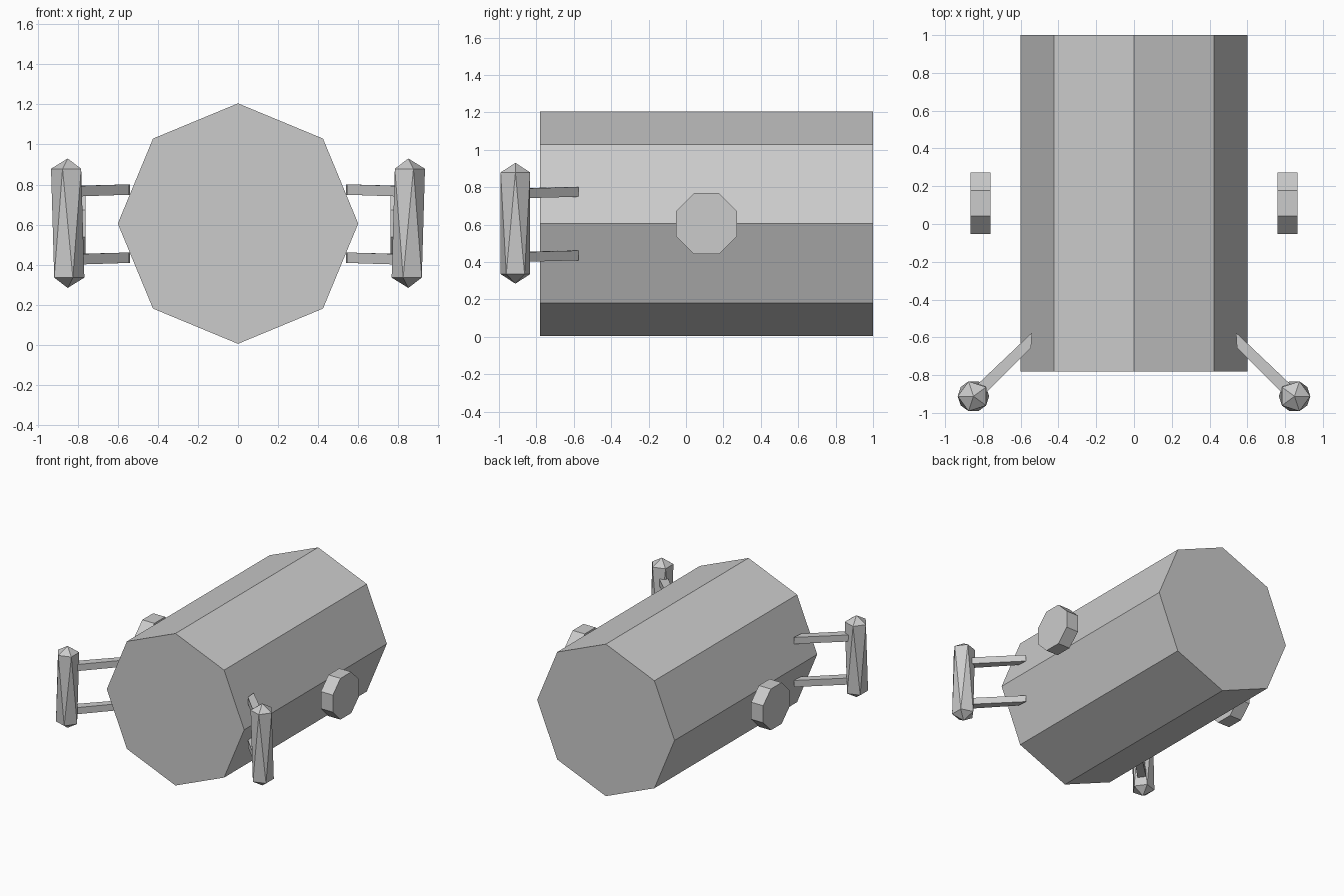
import bpy, bmesh, math
from mathutils import Vector, Matrix

if "Cube" in bpy.data.objects:
    bpy.data.objects.remove(bpy.data.objects["Cube"])


def make_object(name, bm):
    bmesh.ops.recalc_face_normals(bm, faces=bm.faces[:])
    mesh = bpy.data.meshes.new(name)
    bm.to_mesh(mesh)
    bm.free()
    obj = bpy.data.objects.new(name, mesh)
    bpy.context.collection.objects.link(obj)
    return obj


def octagon_drum(name, radius, depth, center, rotation):
    bm = bmesh.new()
    bmesh.ops.create_cone(bm, cap_ends=True, segments=8, radius1=radius,
                          radius2=radius, depth=depth,
                          matrix=Matrix.Translation(center) @ rotation)
    return make_object(name, bm)


def mirror_x(obj):
    obj.modifiers.new("mirror", 'MIRROR').use_mirror_merge = False


# Main drum, lying along y with a corner at the top
octagon_drum("body", 0.6, 1.78, (0, 0.11, 0.605), Matrix.Rotation(math.pi / 2, 4, 'X'))

# Side discs, flat side up
disc = octagon_drum("side_disc", 0.176, 0.105, (0.813, 0.11, 0.605),
                    Matrix.Rotation(math.pi / 2, 4, 'Y') @ Matrix.Rotation(math.pi / 8, 4, 'Z'))
mirror_x(disc)

# Vertical grips: icosahedron stretched by pulling its halves apart
bm = bmesh.new()
bmesh.ops.create_icosphere(bm, subdivisions=1, radius=0.093)
for v in bm.verts:
    v.co.z += math.copysign(0.23, v.co.z)
bmesh.ops.transform(bm, verts=bm.verts[:],
                    matrix=Matrix.Translation((0.85, -0.912, 0.607)))
mirror_x(make_object("grip", bm))

# Diagonal struts joining the body to the grips
for name, z in (("upper_strut", 0.77), ("lower_strut", 0.43)):
    bm = bmesh.new()
    plan = [(0.54, -0.575, 0.005), (0.545, -0.655, 0.005),
            (0.79, -0.9, -0.003), (0.835, -0.855, -0.003)]
    low = [bm.verts.new((x, y, z + dz - 0.026)) for x, y, dz in plan]
    base = bm.faces.new(low)
    top = bmesh.ops.extrude_face_region(bm, geom=[base], use_keep_orig=True)["geom"]
    bmesh.ops.translate(bm, vec=Vector((0, 0, 0.052)),
                        verts=[g for g in top if isinstance(g, bmesh.types.BMVert)])
    mirror_x(make_object(name, bm))
